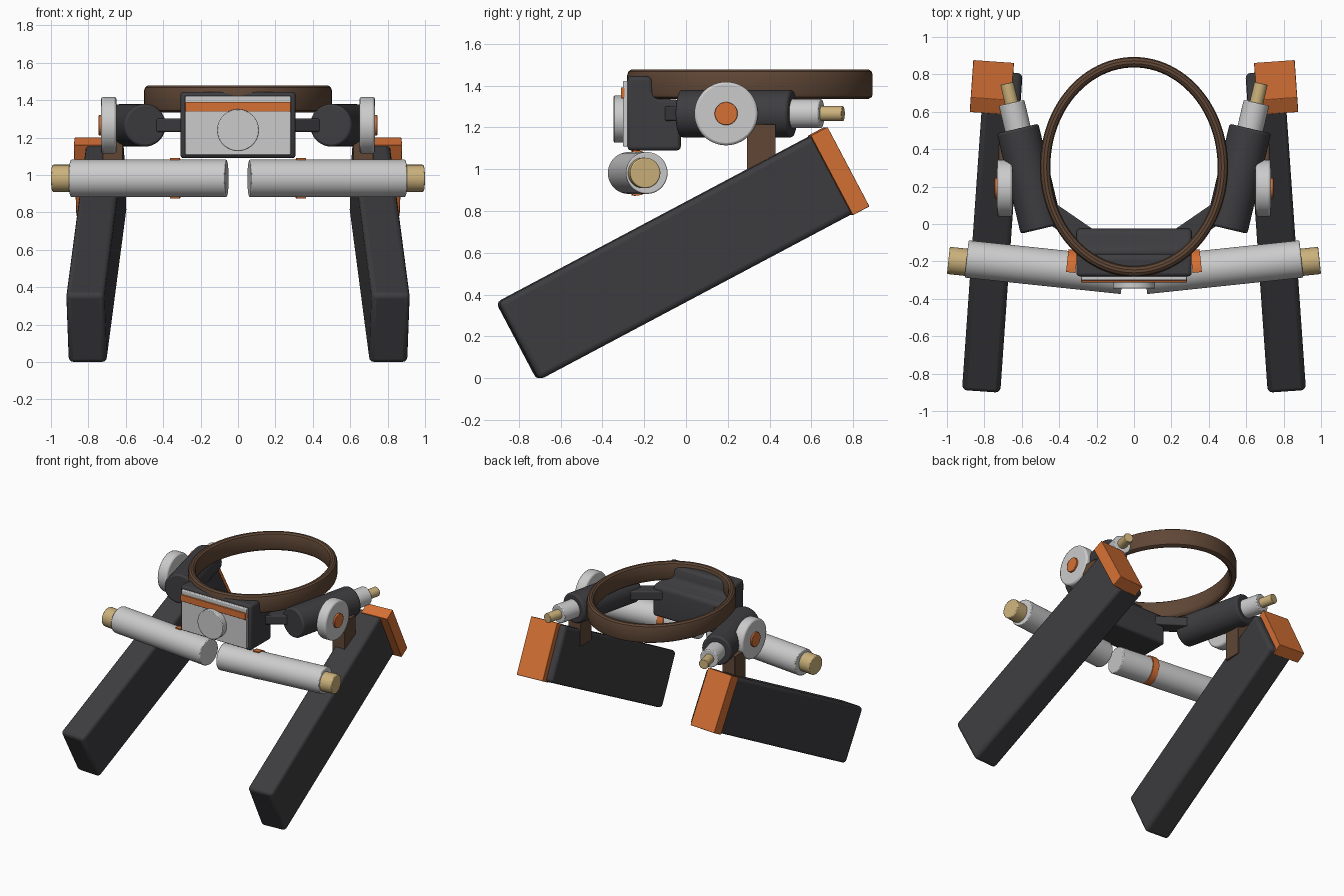
import bpy, bmesh, math
from mathutils import Matrix, Vector

if "Cube" in bpy.data.objects:
    bpy.data.objects.remove(bpy.data.objects["Cube"])


def material(name, rgb):
    m = bpy.data.materials.new(name)
    m.diffuse_color = (*rgb, 1)
    m.use_nodes = True
    m.node_tree.nodes["Principled BSDF"].inputs["Base Color"].default_value = m.diffuse_color
    return m


DARK = material("dark grey", (0.047, 0.046, 0.051))
LIGHT = material("light grey", (0.60, 0.60, 0.60))
ORANGE = material("orange", (0.66, 0.16, 0.035))
BROWN = material("brown", (0.115, 0.062, 0.036))
TAN = material("tan", (0.60, 0.44, 0.20))


def finish(name, bm, mat, bevel=0.0, segments=3, matrix=None):
    bmesh.ops.recalc_face_normals(bm, faces=bm.faces)
    me = bpy.data.meshes.new(name)
    bm.to_mesh(me)
    bm.free()
    me.materials.append(mat)
    ob = bpy.data.objects.new(name, me)
    bpy.context.collection.objects.link(ob)
    if matrix:
        ob.matrix_world = matrix
    if bevel:
        b = ob.modifiers.new("bevel", 'BEVEL')
        b.width, b.segments = bevel, segments
        b.limit_method, b.angle_limit = 'ANGLE', math.radians(40)
    bpy.ops.object.select_all(action='DESELECT')
    ob.select_set(True)
    bpy.context.view_layer.objects.active = ob
    bpy.ops.object.shade_smooth_by_angle(angle=math.radians(35))
    return ob


def box(name, center, size, mat, bevel=0.0, yaw=0.0, pitch=0.0):
    bm = bmesh.new()
    bmesh.ops.create_cube(bm, size=1)
    bmesh.ops.scale(bm, vec=size, verts=bm.verts)
    m = (Matrix.Translation(center) @ Matrix.Rotation(math.radians(yaw), 4, 'Z')
         @ Matrix.Rotation(math.radians(pitch), 4, 'X'))
    return finish(name, bm, mat, bevel, 3, m)


def rod(name, p0, p1, r, mat, bevel=0.0):
    p0, p1 = Vector(p0), Vector(p1)
    d = p1 - p0
    bm = bmesh.new()
    bmesh.ops.create_cone(bm, cap_ends=True, segments=48, radius1=r, radius2=r, depth=d.length)
    m = Matrix.Translation((p0 + p1) / 2) @ d.to_track_quat('Z', 'Y').to_matrix().to_4x4()
    return finish(name, bm, mat, bevel, 2, m)


def sweep(bm, rings, closed):
    """Skin a list of closed cross-sections."""
    rows = [[bm.verts.new(p) for p in ring] for ring in rings]
    n = len(rows[0])
    for i in range(len(rows) if closed else len(rows) - 1):
        a, b = rows[i], rows[(i + 1) % len(rows)]
        for j in range(n):
            bm.faces.new((a[j], a[(j + 1) % n], b[(j + 1) % n], b[j]))
    if not closed:
        bm.faces.new(rows[0])
        bm.faces.new(rows[-1])


# oval hoop
prof = [(.022, 1.335), (.005, 1.345), (0, 1.36), (0, 1.45), (.006, 1.468), (.02, 1.478),
        (.036, 1.478), (.05, 1.468), (.056, 1.45), (.056, 1.36), (.05, 1.345), (.036, 1.335)]
bm = bmesh.new()
sweep(bm, [[((.503 - d) * math.cos(t), .306 + (.587 - d) * math.sin(t), z) for d, z in prof]
           for t in [2 * math.pi * i / 96 for i in range(96)]], True)
finish("oval_hoop", bm, BROWN)

# central body: stepped side profile extruded across x
side = [(-.28, 1.09), (-.28, 1.445), (-.175, 1.445), (-.163, 1.43), (-.158, 1.375), (-.148, 1.35),
        (-.125, 1.338), (-.05, 1.333), (-.032, 1.325), (-.025, 1.30), (-.025, 1.09)]
bm = bmesh.new()
sweep(bm, [[(x, y, z) for y, z in side] for x in (-.308, .308)], False)
finish("central_body", bm, DARK, .018)

# front panel, stripe and round cover
box("front_panel", (0, -.288, 1.265), (.565, .026, .315), LIGHT, .006)
box("front_stripe", (0, -.295, 1.365), (.565, .034, .052), ORANGE, .004)
rod("round_cover", (0, -.285, 1.24), (0, -.346, 1.24), .112, LIGHT, .005)

for s, tag in ((-1, "left"), (1, "right")):
    # long sloping leg with end cap
    box(tag + "_leg", (s * .7575, -.041, .583), (.205, 1.735, .42), DARK, .026, s * 4, 27.9)
    box(tag + "_leg_cap", (s * .76, .73, .991), (.218, .09, .43), ORANGE, .004, s * 4, 27.9)

    # rear tube with nozzle and pin, all on one axis
    def axis(y):
        return (s * (.495 + (y + .026) * .237), y, 1.266)
    rod(tag + "_tube", axis(-.026), axis(.51), .114, DARK, .012)
    rod(tag + "_nozzle", axis(.49), axis(.648), .07, LIGHT, .006)
    rod(tag + "_pin", axis(.63), axis(.752), .036, TAN, .003)

    # side wheel and hub
    rod(tag + "_wheel", (s * .65, .192, 1.266), (s * .732, .192, 1.266), .152, LIGHT, .012)
    rod(tag + "_hub", (s * .70, .192, 1.266), (s * .745, .192, 1.266), .055, ORANGE, .003)

    # arm joining tube to body, post joining tube to leg
    box(tag + "_arm", (s * .35, -.005, 1.266), (.40, .11, .07), DARK, .008, s * 34.5)
    box(tag + "_post", (s * .67, .36, 1.075), (.108, .138, .28), BROWN, .003)

    # front cylinder with end plug
    a, b = Vector((s * .895, -.187, .982)), Vector((s * .06, -.275, .982))
    rod(tag + "_front_cylinder", a, b, .1, LIGHT, .006)
    d = (b - a).normalized()
    off = Vector((0, -.018, 0))
    rod(tag + "_end_plug", a + d * .03 + off, a - d * .098 + off, .073, TAN, .006)

    # half-round clamp around the back of the cylinder
    back = Vector((-d.y, d.x, 0))
    back = back if back.y > 0 else -back
    c = a + d * ((.895 - .337) / abs(d.x))
    rings = []
    for i in range(25):
        t = math.radians(-97 + 194 * i / 24)
        e = back * math.cos(t) + Vector((0, 0, math.sin(t)))
        rings.append([c + d * w + e * r for w, r in
                      ((-.025, .095), (.025, .095), (.025, .109), (-.025, .109))])
    bm = bmesh.new()
    sweep(bm, rings, False)
    finish(tag + "_clamp", bm, ORANGE)
